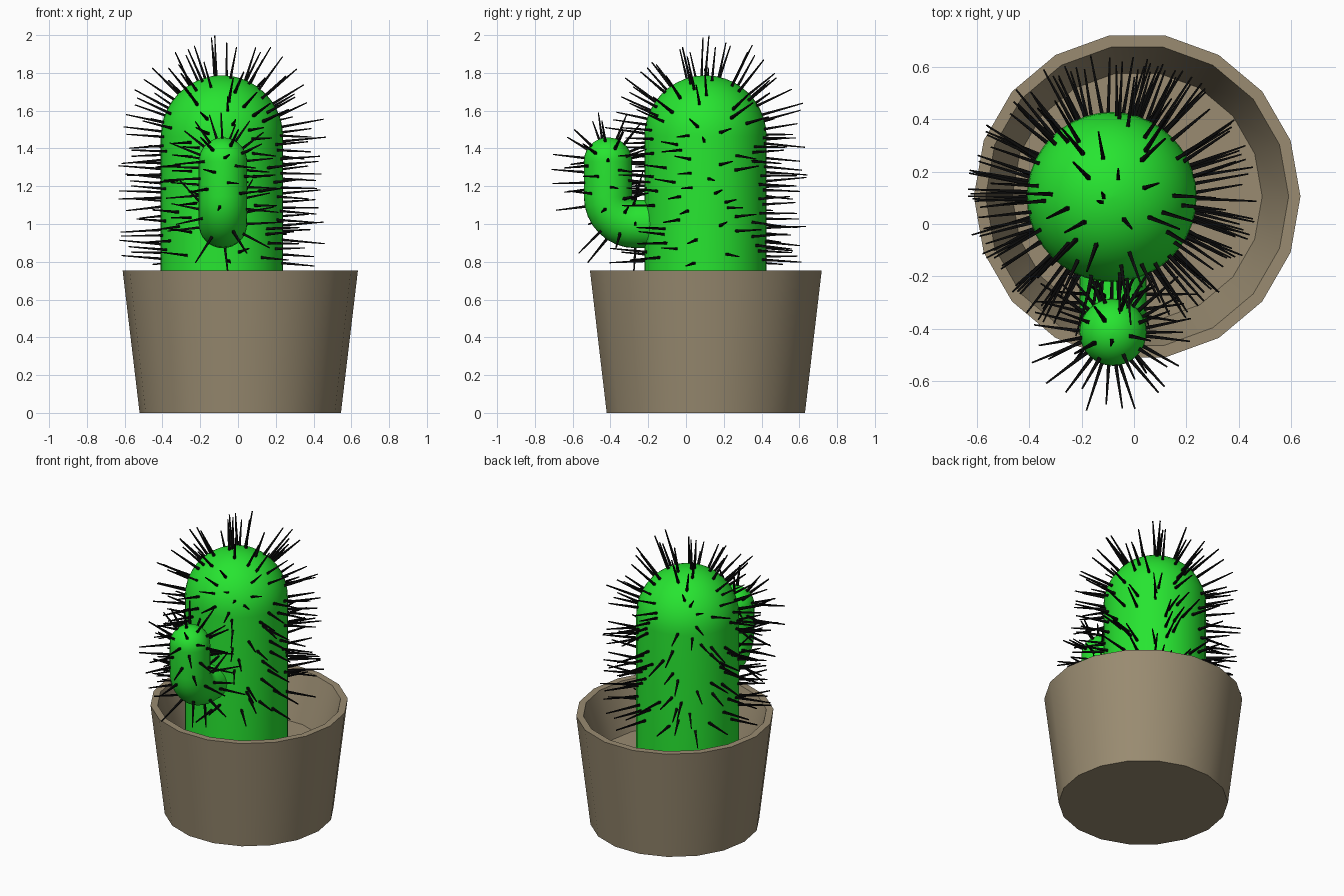
import bpy, bmesh, math, random
from mathutils import Vector

if "Cube" in bpy.data.objects:
    bpy.data.objects.remove(bpy.data.objects["Cube"])

random.seed(4)


def material(name, rgb):
    m = bpy.data.materials.new(name)
    m.diffuse_color = (*rgb, 1)
    m.use_nodes = True
    m.node_tree.nodes["Principled BSDF"].inputs["Base Color"].default_value = m.diffuse_color
    return m


GREEN = material("cactus green", (0.02, 0.78, 0.03))
CLAY = material("pot clay", (0.32, 0.26, 0.165))
BLACK = material("spine black", (0.003, 0.003, 0.003))


def finish(name, bm, mat, smooth=True):
    bmesh.ops.recalc_face_normals(bm, faces=bm.faces)
    me = bpy.data.meshes.new(name)
    bm.to_mesh(me)
    bm.free()
    me.materials.append(mat)
    ob = bpy.data.objects.new(name, me)
    bpy.context.collection.objects.link(ob)
    if smooth:
        bpy.ops.object.select_all(action='DESELECT')
        ob.select_set(True)
        bpy.context.view_layer.objects.active = ob
        bpy.ops.object.shade_smooth_by_angle(angle=math.radians(32))
    return ob


def rings(name, stations, sides, mat):
    """Skin rings given as (centre, tangent in the yz plane, radius), cap both ends."""
    bm = bmesh.new()
    loops = []
    for c, t, r in stations:
        n = Vector((0, t.z, -t.y))
        loops.append([bm.verts.new(c + r * (math.cos(a) * Vector((1, 0, 0)) + math.sin(a) * n))
                      for a in (2 * math.pi * i / sides for i in range(sides))])
    for a, b in zip(loops, loops[1:]):
        for i in range(sides):
            j = (i + 1) % sides
            bm.faces.new((a[i], a[j], b[j], b[i]))
    bm.faces.new(loops[0][::-1])
    bm.faces.new(loops[-1])
    return finish(name, bm, mat)


def dome(c, t, r, steps=10):
    """Stations of a half-sphere end cap."""
    return [(c + t * r * math.sin(a), t, r * math.cos(a))
            for a in (math.pi / 2 * i / steps * 0.985 for i in range(steps + 1))]


UP = Vector((0, 0, 1))

# Pot: 18-sided, tapered, hollow down to the soil level
profile = [(0.533, 0), (0.623, 0.755), (0.578, 0.755), (0.477, 0.44)]
rings("pot", [(Vector((0.012, 0.105, z)), UP, r) for r, z in profile], 18, CLAY)

# Main stem
BX, BY, BR, BZ, TOP = -0.085, 0.103, 0.324, 1.463, 1.787
rings("cactus_stem", [(Vector((BX, BY, 0.42)), UP, BR)]
      + dome(Vector((BX, BY, BZ)), UP, BR), 40, GREEN)

# Bent side arm
AX, AY, AR, BEND = -0.08, -0.413, 0.128, 0.145
path = [(Vector((AX, 0.0, 1.0)), Vector((0, -1, 0)))]
for i in range(9):
    a = math.pi / 2 * i / 8
    path.append((Vector((AX, AY + BEND - BEND * math.sin(a), 1.0 + BEND - BEND * math.cos(a))),
                 Vector((0, -math.cos(a), math.sin(a)))))
arm_top = Vector((AX, AY, 1.33))
rings("cactus_arm", [(c, t, AR) for c, t in path] + dome(arm_top, UP, AR), 32, GREEN)


# Spines: thin four-sided spikes standing on the surface
def spike(bm, p, d, length):
    d = (d + Vector([random.uniform(-0.1, 0.1) for _ in range(3)])).normalized()
    side = d.orthogonal().normalized()
    other = d.cross(side)
    base, tip = [], []
    for k in range(4):
        a = k * math.pi / 2
        o = math.cos(a) * side + math.sin(a) * other
        base.append(bm.verts.new(p - d * 0.01 + o * 0.010))
        tip.append(bm.verts.new(p + d * length + o * 0.004))
    for k in range(4):
        j = (k + 1) % 4
        bm.faces.new((base[k], base[j], tip[j], tip[k]))
    bm.faces.new(base[::-1])
    bm.faces.new(tip)


# Stem spines, even by height (even by area on a cylinder with a round top)
bm = bmesh.new()
COUNT = 170
for i in range(COUNT):
    z = 0.79 + (TOP - 0.79) * (i + 0.5) / COUNT
    a = i * 2.39996 + random.uniform(-0.35, 0.35)
    h = max(0, z - BZ)
    r = math.sqrt(max(0, BR * BR - h * h))
    d = Vector((r * math.cos(a), r * math.sin(a), h)) / BR
    p = Vector((BX + r * math.cos(a), BY + r * math.sin(a), z))
    if p.y < -0.1 and abs(p.x - AX) < 0.14 and 0.86 < z < 1.14:
        continue
    length = random.uniform(0.17, 0.23)
    if d.z > 0.9:
        length = min(length, (1.99 - z) / d.z)
    spike(bm, p, d, length)
spike(bm, Vector((BX - 0.03, BY, TOP - 0.002)), Vector((-0.1, 0, 1)), 0.213)
finish("stem_spines", bm, BLACK, False)

# Arm spines: along the bend and the upright, then over the rounded end
bm = bmesh.new()
for i in range(34):
    s = i / 33
    if s < 0.5:
        c, t = path[1 + int(s * 2 * 8)]
    else:
        c, t = Vector((AX, AY, 1.145 + (s - 0.5) * 2 * 0.185)), UP
    a = i * 2.39996
    d = math.cos(a) * Vector((1, 0, 0)) + math.sin(a) * Vector((0, t.z, -t.y))
    p = c + d * AR
    length = random.uniform(0.15, 0.21)
    if d.y < -0.3:
        length = min(length, (p.y + 0.71) / -d.y)
    spike(bm, p, d, length)
for i in range(16):
    h = (i + 0.5) / 16
    a, r = i * 2.39996, math.sqrt(1 - h * h)
    d = Vector((r * math.cos(a), r * math.sin(a), h))
    spike(bm, arm_top + d * AR, d, random.uniform(0.13, 0.18))
finish("arm_spines", bm, BLACK, False)
